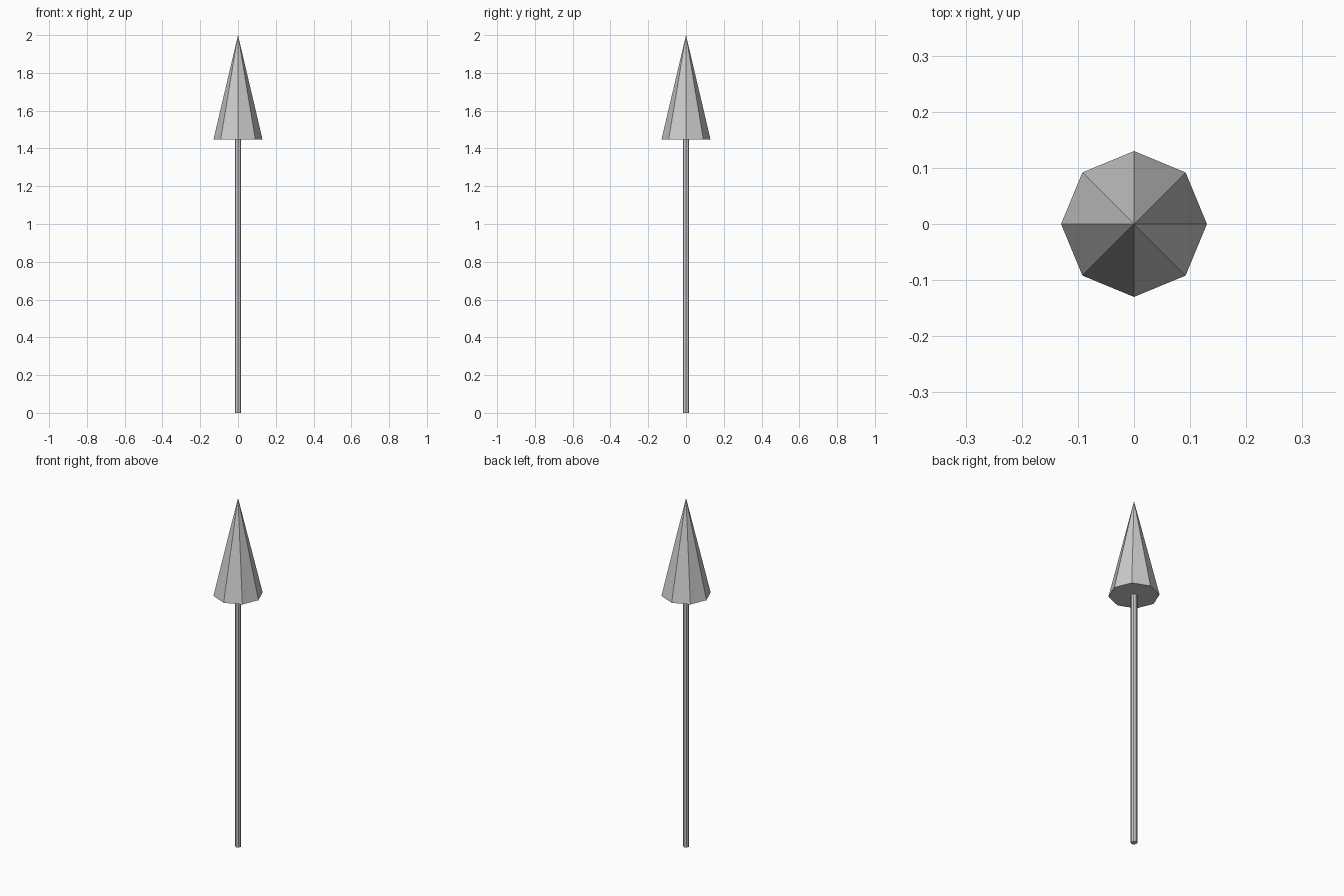
import bpy

if "Cube" in bpy.data.objects:
    bpy.data.objects.remove(bpy.data.objects["Cube"])

SIDES = 8
HEAD_BASE = 1.447
HEIGHT = 2.0


def tapered(name, r_bottom, r_top, z0, z1):
    """Flat-faced eight-sided cone or cylinder between two heights."""
    bpy.ops.mesh.primitive_cone_add(
        vertices=SIDES, radius1=r_bottom, radius2=r_top,
        depth=z1 - z0, location=(0, 0, (z0 + z1) / 2))
    obj = bpy.context.object
    obj.name = name
    return obj


# Thin straight shaft
tapered("shaft", 0.017, 0.017, 0.0, HEAD_BASE)

# Pointed head with a closed flat underside
tapered("pointed_head", 0.13, 0.0, HEAD_BASE, HEIGHT)
